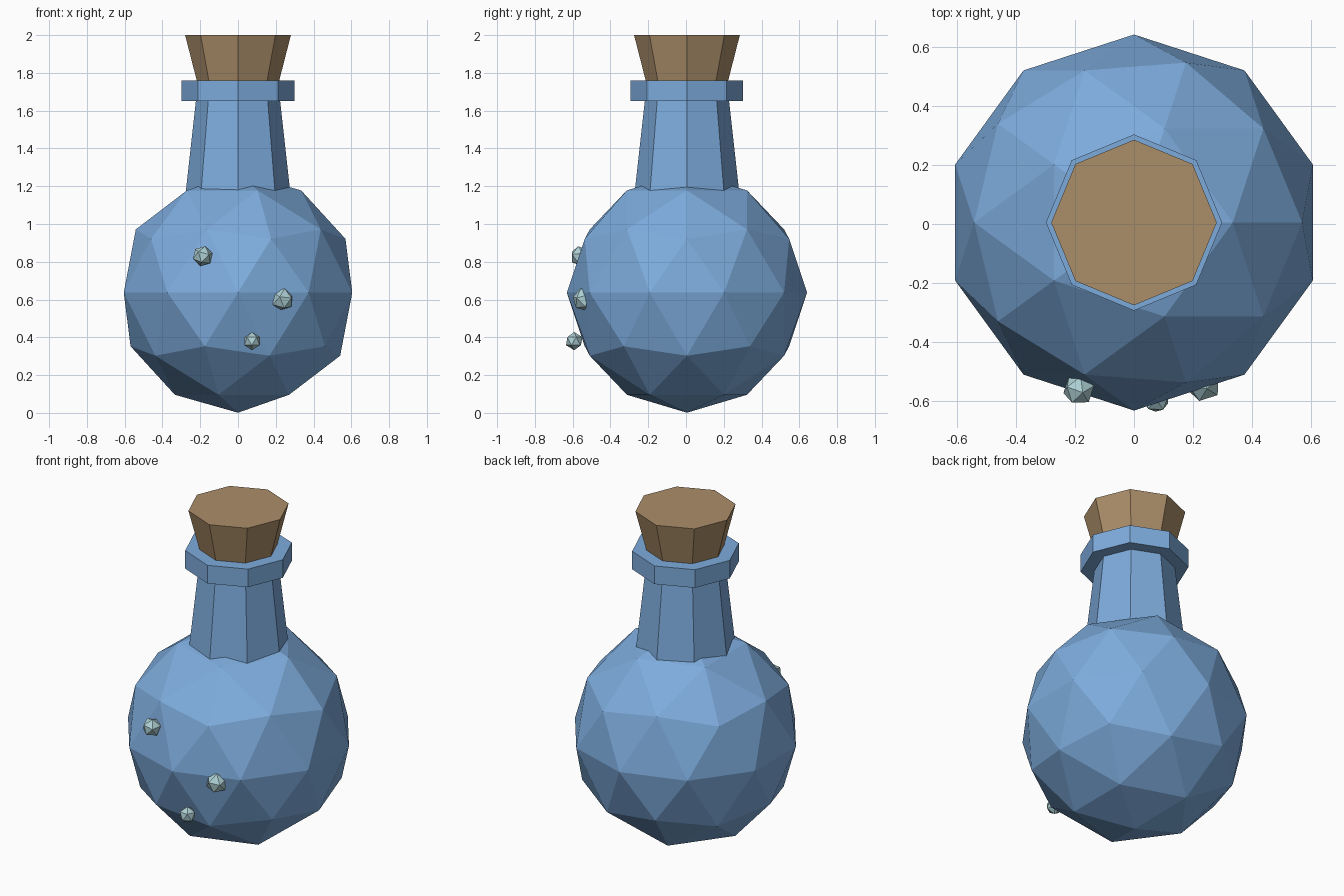
import bpy
from math import radians

cube = bpy.data.objects.get("Cube")
if cube:
    bpy.data.objects.remove(cube, do_unlink=True)

CENTRE_Y = 0.005


def material(name, rgb):
    mat = bpy.data.materials.new(name)
    mat.use_nodes = True
    colour = (*rgb, 1)
    mat.diffuse_color = colour
    mat.node_tree.nodes["Principled BSDF"].inputs["Base Color"].default_value = colour
    return mat


def finish(name, mat):
    obj = bpy.context.object
    obj.name = obj.data.name = name
    obj.data.materials.append(mat)
    bpy.ops.object.shade_flat()
    return obj


def ball(name, mat, radius, location, detail, turn=(0, 0, 0)):
    bpy.ops.mesh.primitive_ico_sphere_add(
        subdivisions=detail, radius=radius, location=location,
        rotation=[radians(a) for a in turn])
    return finish(name, mat)


def octagon(name, mat, z0, r0, z1, r1):
    """Eight-sided tapered section with corners on the axes."""
    bpy.ops.mesh.primitive_cone_add(
        vertices=8, radius1=r0, radius2=r1, depth=z1 - z0,
        location=(0, CENTRE_Y, (z0 + z1) / 2))
    return finish(name, mat)


glass = material("blue glass", (0.205, 0.41, 0.72))
cork = material("cork brown", (0.41, 0.27, 0.143))
foam = material("pale bubble", (0.42, 0.63, 0.66))

# Round flask body
ball("flask_body", glass, 0.636, (0, CENTRE_Y, 0.637), 2)

# Neck, lip and stopper
octagon("flask_neck", glass, 1.14, 0.28, 1.66, 0.222)
octagon("flask_lip", glass, 1.65, 0.298, 1.76, 0.298)
octagon("stopper", cork, 1.70, 0.203, 2.0, 0.28)

# Small bubbles on the front
bubbles = [
    (0.055, (-0.187, -0.56, 0.83), (15, 10, 20)),
    (0.062, (0.235, -0.54, 0.60), (20, 0, 35)),
    (0.048, (0.075, -0.592, 0.38), (0, 0, 15)),
]
for i, (radius, location, turn) in enumerate(bubbles, 1):
    ball(f"bubble_{i}", foam, radius, location, 1, turn)
